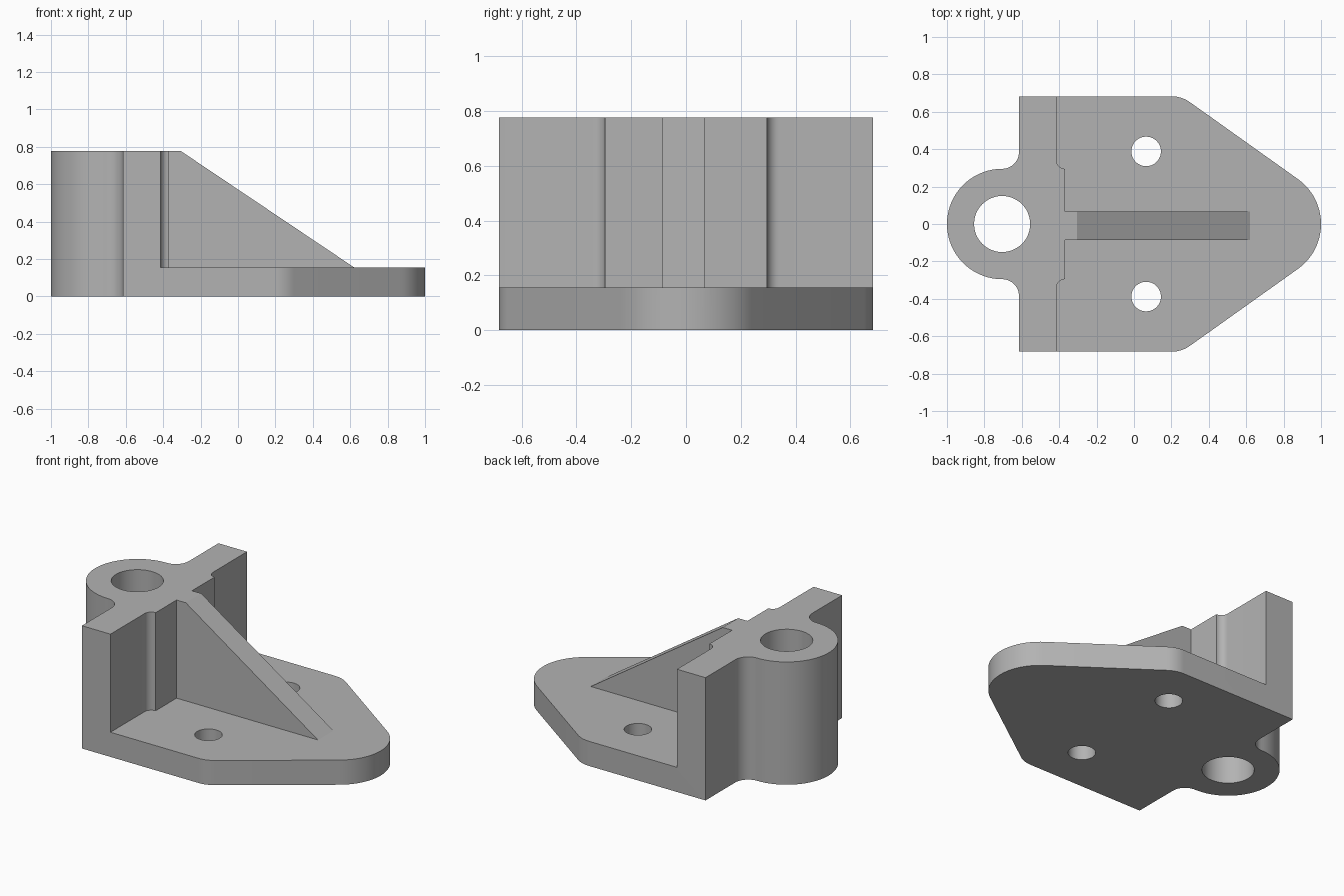
import bpy, bmesh
from math import cos, sin, radians

cube = bpy.data.objects.get("Cube")
if cube:
    bpy.data.objects.remove(cube, do_unlink=True)

HEIGHT, PLATE = 0.777, 0.156        # full height and base plate thickness
BOSS_X, END_R = -0.705, 0.295       # boss centre and shared end radius
WALL_BACK, WALL_FRONT, STEP = -0.615, -0.415, -0.37
HALF_W, RIB_L, RIB_R = 0.683, 0.068, -0.086
TILT = 54.7                         # direction of the slanted plate edge's normal

grey = bpy.data.materials.new("cast grey")
grey.use_nodes = True
colour = (0.45, 0.45, 0.45, 1)
grey.diffuse_color = colour
grey.node_tree.nodes["Principled BSDF"].inputs["Base Color"].default_value = colour


def arc(cx, cy, r, start, end, steps):
    angles = [radians(start + (end - start) * i / steps) for i in range(steps + 1)]
    return [(cx + r * cos(a), cy + r * sin(a)) for a in angles]


def prism(name, points, low, high, axis="z"):
    """Extrude a closed profile along z, or an (x, z) profile along y."""
    bm = bmesh.new()
    place = (lambda p: (p[0], p[1], low)) if axis == "z" else (lambda p: (p[0], low, p[1]))
    face = bm.faces.new([bm.verts.new(place(p)) for p in points])
    extruded = bmesh.ops.extrude_face_region(bm, geom=[face])["geom"]
    shift = (0, 0, high - low) if axis == "z" else (0, high - low, 0)
    bmesh.ops.translate(bm, vec=shift,
                        verts=[v for v in extruded if isinstance(v, bmesh.types.BMVert)])
    bmesh.ops.recalc_face_normals(bm, faces=bm.faces)
    mesh = bpy.data.meshes.new(name)
    bm.to_mesh(mesh)
    bm.free()
    mesh.materials.append(grey)
    obj = bpy.data.objects.new(name, mesh)
    bpy.context.collection.objects.link(obj)
    return obj


def cut(target, cutter):
    cutter.hide_render = True
    mod = target.modifiers.new("cut", "BOOLEAN")
    mod.operation, mod.solver, mod.object = "DIFFERENCE", "EXACT", cutter
    bpy.ops.object.modifier_apply(modifier=mod.name)
    bpy.data.objects.remove(cutter, do_unlink=True)


# Footprint: half outline from nose to boss, then mirrored
fillet = 0.09
half = arc(-BOSS_X, 0, END_R, 0, TILT, 16)
half += arc(0.2, HALF_W - 0.17, 0.17, TILT, 90, 8)
half += [(WALL_BACK, HALF_W)]
half += arc(BOSS_X, END_R + fillet, fillet, 0, -90, 12)
half += arc(BOSS_X, 0, END_R, 90, 180, 24)[1:]
outline = half + [(x, -y) for x, y in half[-2:0:-1]]
bracket = prism("bracket", outline, 0, HEIGHT)
bpy.ops.object.select_all(action="DESELECT")
bpy.context.view_layer.objects.active = bracket
bracket.select_set(True)

# Pockets on both sides of the rib, leaving the upright wall and stepped boss
r = STEP - WALL_FRONT
for side, rib in ((1, RIB_L), (-1, -RIB_R)):
    pocket = [(WALL_FRONT, 1)] + arc(STEP, END_R + r, r, 180, 270, 8)
    pocket += [(STEP, rib), (1.2, rib), (1.2, 1)]
    cut(bracket, prism("pocket_cutter", [(x, side * y) for x, y in pocket], PLATE, 1))

# Sloping top of the rib
slope = [(-0.637, 1), (-0.305, HEIGHT), (0.62, PLATE), (1.2, PLATE), (1.2, 1)]
cut(bracket, prism("slope_cutter", slope, RIB_R - 0.02, RIB_L + 0.02, "y"))

# Boss bore and the two mounting holes
for x, y, radius in ((BOSS_X, 0, 0.15), (0.065, 0.388, 0.079), (0.065, -0.388, 0.079)):
    cut(bracket, prism("hole_cutter", arc(x, y, radius, 0, 352.5, 47), -0.1, 1))

bpy.ops.object.shade_smooth_by_angle(angle=radians(25))
